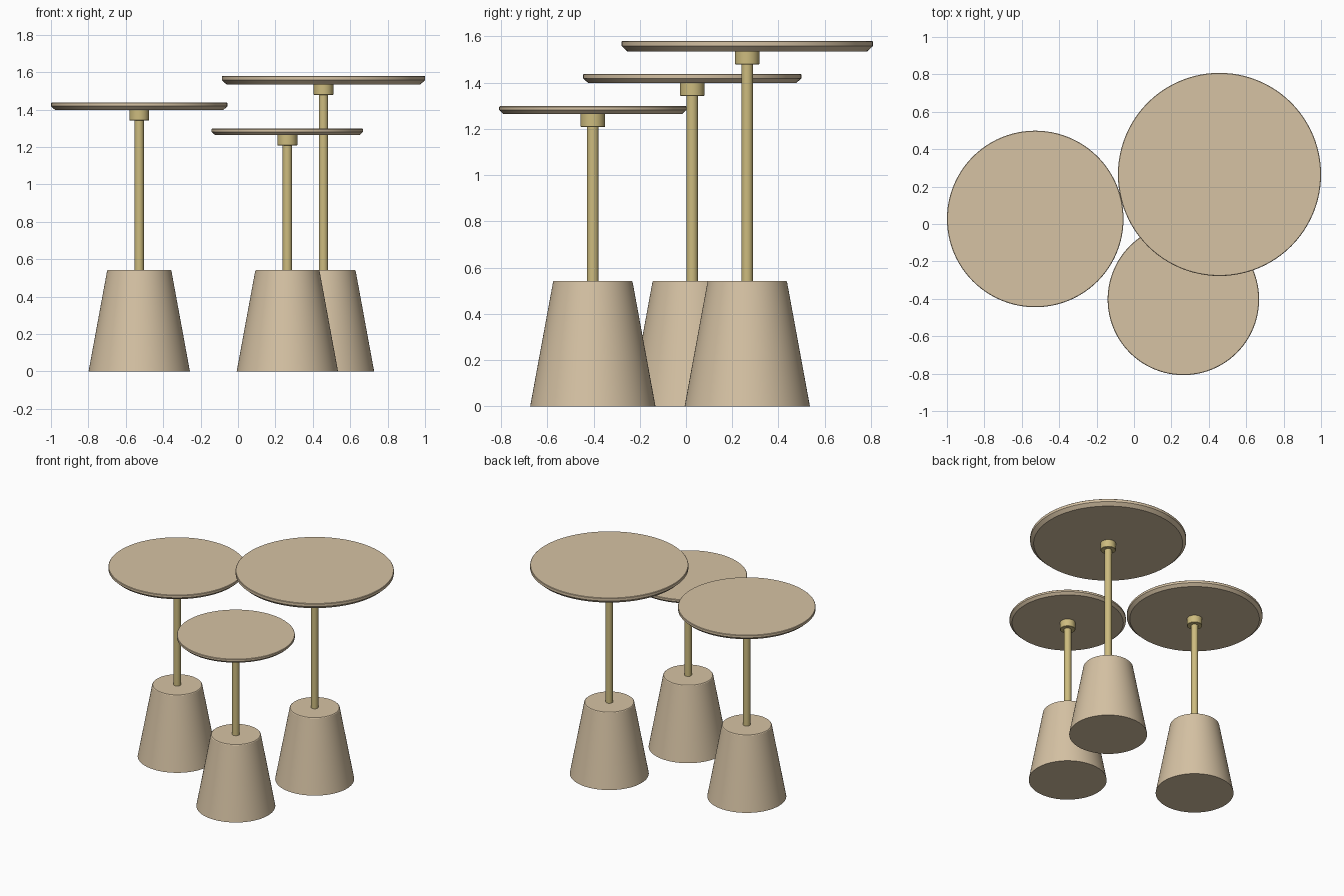
import bpy
import math

SEGMENTS = 96

cube = bpy.data.objects.get("Cube")
if cube:
    bpy.data.objects.remove(cube, do_unlink=True)


def make_material(name, rgb):
    mat = bpy.data.materials.new(name)
    mat.use_nodes = True
    color = (*rgb, 1.0)
    mat.diffuse_color = color
    mat.node_tree.nodes["Principled BSDF"].inputs["Base Color"].default_value = color
    return mat


tan = make_material("warm_tan", (0.67, 0.54, 0.37))
brass = make_material("pale_brass", (0.61, 0.50, 0.21))


def lathe(name, profile, x, y, mat):
    """Revolve (radius, height) pairs, bottom to top, into a capped solid."""
    n = SEGMENTS
    verts = [(r * math.cos(math.tau * i / n), r * math.sin(math.tau * i / n), z)
             for r, z in profile for i in range(n)]
    faces = [(k * n + i, k * n + (i + 1) % n, (k + 1) * n + (i + 1) % n, (k + 1) * n + i)
             for k in range(len(profile) - 1) for i in range(n)]
    last = (len(profile) - 1) * n
    faces.append(tuple(reversed(range(n))))
    faces.append(tuple(range(last, last + n)))
    mesh = bpy.data.meshes.new(name)
    mesh.from_pydata(verts, [], faces)
    mesh.materials.append(mat)
    obj = bpy.data.objects.new(name, mesh)
    obj.location = (x, y, 0)
    bpy.context.collection.objects.link(obj)
    bpy.ops.object.select_all(action="DESELECT")
    obj.select_set(True)
    bpy.context.view_layer.objects.active = obj
    bpy.ops.object.shade_smooth_by_angle(angle=math.radians(30))
    return obj


def side_table(label, x, y, radius, top):
    thick = 0.083 * radius
    under = top - thick
    base_top = 0.542
    # Tapered base with a finely eased top edge
    lathe(label + "_base", [(0.271, 0), (0.172, base_top - 0.004), (0.168, base_top)],
          x, y, tan)
    # Slim pole and the collar under the top
    lathe(label + "_pole", [(0.025, base_top - 0.01), (0.025, under)], x, y, brass)
    lathe(label + "_collar", [(0.051, under - 0.056), (0.053, under - 0.054), (0.053, under)],
          x, y, brass)
    # Round top with an undercut rim
    lathe(label + "_top", [(0.955 * radius, under), (radius, top - 0.5 * thick),
                           (radius, top - 0.003), (radius - 0.003, top)], x, y, tan)


side_table("medium_table", -0.528, 0.027, 0.472, 1.438)
side_table("large_table", 0.457, 0.265, 0.543, 1.58)
side_table("small_table", 0.264, -0.403, 0.405, 1.298)
